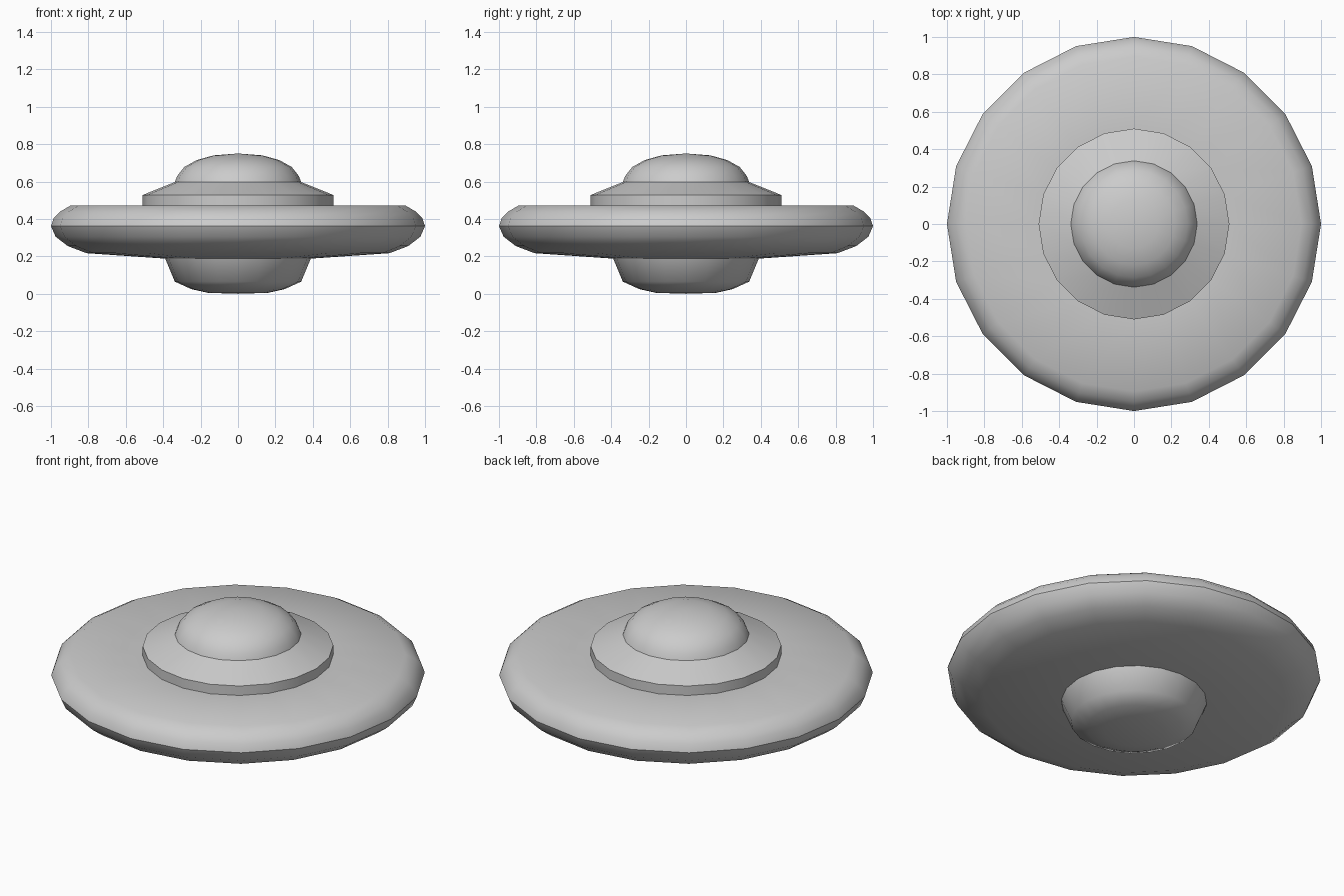
import bpy, bmesh, math

if "Cube" in bpy.data.objects:
    bpy.data.objects.remove(bpy.data.objects["Cube"])

SIDES = 20


def lathe(name, profile, angle=40):
    """Revolve (radius, z) points, listed bottom to top, around the z axis."""
    bm = bmesh.new()
    rings = []
    for r, z in profile:
        if r == 0:
            rings.append([bm.verts.new((0, 0, z))] * SIDES)
        else:
            rings.append([bm.verts.new((r * math.cos(math.tau * i / SIDES),
                                        r * math.sin(math.tau * i / SIDES), z))
                          for i in range(SIDES)])
    for low, high in zip(rings, rings[1:]):
        for i in range(SIDES):
            j = (i + 1) % SIDES
            corners = dict.fromkeys((low[i], low[j], high[j], high[i]))
            bm.faces.new(list(corners))
    bmesh.ops.recalc_face_normals(bm, faces=bm.faces)
    mesh = bpy.data.meshes.new(name)
    bm.to_mesh(mesh)
    bm.free()
    obj = bpy.data.objects.new(name, mesh)
    bpy.context.collection.objects.link(obj)
    bpy.ops.object.select_all(action='DESELECT')
    obj.select_set(True)
    bpy.context.view_layer.objects.active = obj
    bpy.ops.object.shade_smooth_by_angle(angle=math.radians(angle))
    return obj


# One continuous outer skin, split where the saucer's parts meet
# Rounded pod underneath
lathe("lower_pod", [(0, 0.005), (0.16, 0.01), (0.25, 0.025), (0.338, 0.065),
                    (0.39, 0.19)], 50)

# Wide disc with a rounded rim and flat top
lathe("saucer_disc", [(0.39, 0.188), (0.81, 0.217), (0.91, 0.255), (0.975, 0.305),
                      (1.0, 0.362), (0.985, 0.405), (0.95, 0.44), (0.895, 0.472),
                      (0.51, 0.472)])

# Stepped collar and domed cabin on top
lathe("collar", [(0.51, 0.472), (0.51, 0.528), (0.338, 0.597)], 50)
lathe("cabin_dome", [(0.338, 0.597), (0.325, 0.63), (0.287, 0.678), (0.22, 0.715),
                     (0.13, 0.74), (0, 0.75)], 50)

# Seat the lowest point on the ground
for v in bpy.data.objects["lower_pod"].data.vertices:
    if v.co.z < 0.012:
        v.co.z -= 0.005
